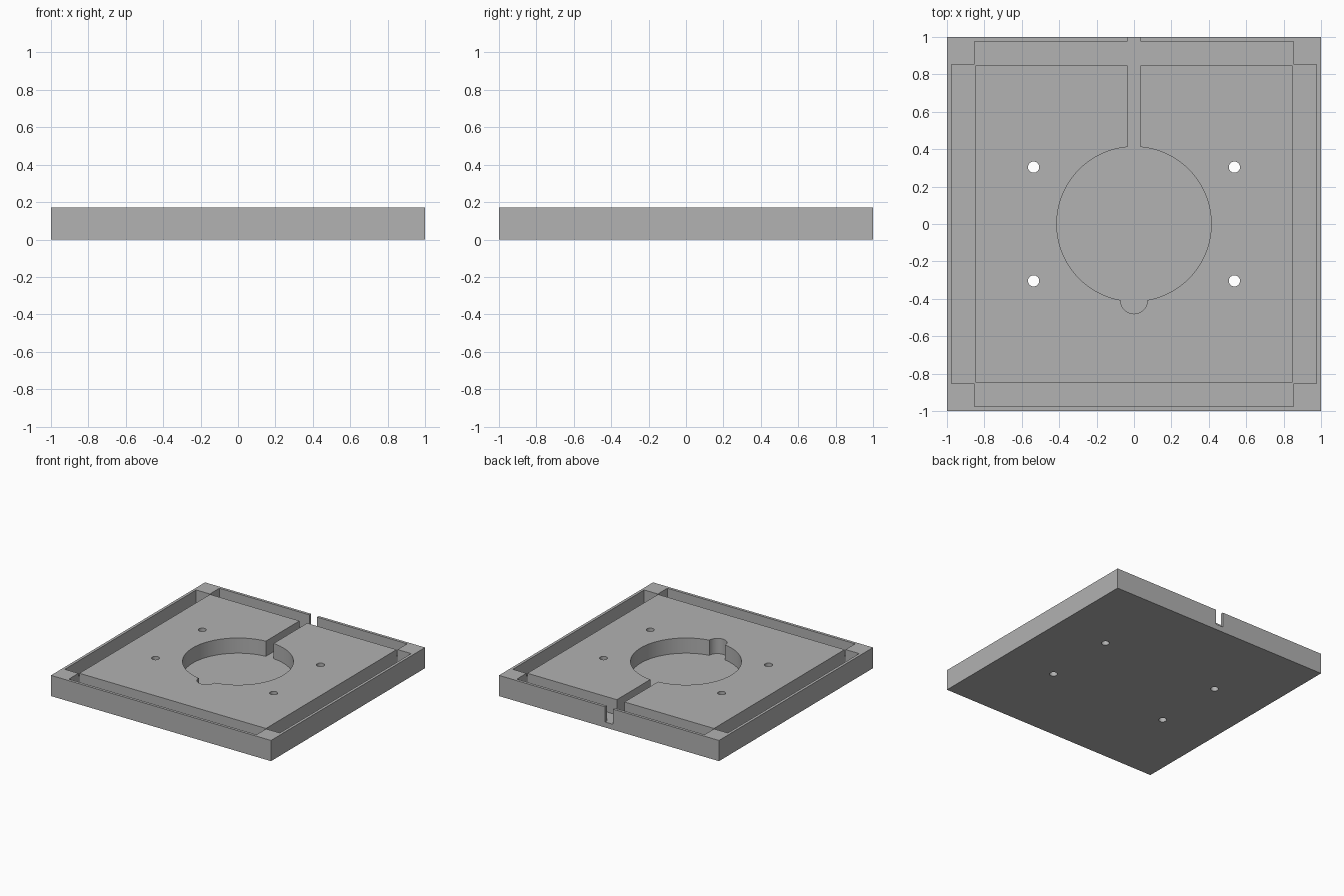
import bpy
from math import radians

cube = bpy.data.objects.get("Cube")
if cube:
    bpy.data.objects.remove(cube, do_unlink=True)

HEIGHT, FLOOR, ABOVE = 0.17, 0.045, 0.3
PLATE, CORNER, RIM = 0.848, 0.853, 0.977   # half sizes of plate, trench length, rim inside

grey = bpy.data.materials.new("plain grey")
grey.use_nodes = True
colour = (0.445, 0.445, 0.445, 1)
grey.diffuse_color = colour
grey.node_tree.nodes["Principled BSDF"].inputs["Base Color"].default_value = colour


def box(name, x0, x1, y0, y1, z0, z1):
    bpy.ops.mesh.primitive_cube_add(size=1, location=((x0 + x1) / 2, (y0 + y1) / 2, (z0 + z1) / 2))
    ob = bpy.context.object
    ob.name = name
    ob.scale = (x1 - x0, y1 - y0, z1 - z0)
    bpy.ops.object.transform_apply(location=True, rotation=False, scale=True)
    return ob


def cylinder(name, x, y, radius, z0, z1, sides):
    bpy.ops.mesh.primitive_cylinder_add(vertices=sides, radius=radius, depth=z1 - z0,
                                        location=(x, y, (z0 + z1) / 2))
    bpy.context.object.name = name
    return bpy.context.object


# Square tray body
tray = box("tray_base", -1, 1, -1, 1, 0, HEIGHT)
tray.data.materials.append(grey)

# Trenches along the four edges
cutters = []
for s in (-1, 1):
    a, b = sorted((s * PLATE, s * RIM))
    cutters.append(box("side_trench_cutter", a, b, -CORNER, CORNER, FLOOR, ABOVE))
    cutters.append(box("end_trench_cutter", -CORNER, CORNER, a, b, FLOOR, ABOVE))

# Round pocket with finger notch, and cable slot out through the back
cutters.append(cylinder("pocket_cutter", 0, 0, 0.413, FLOOR, ABOVE, 96))
cutters.append(cylinder("notch_cutter", 0, -0.408, 0.072, FLOOR, ABOVE, 48))
cutters.append(box("cable_slot_cutter", -0.035, 0.035, 0.2, 1.1, FLOOR, ABOVE))

# Four screw holes right through
for x in (-0.537, 0.537):
    for y in (-0.304, 0.304):
        cutters.append(cylinder("screw_hole_cutter", x, y, 0.03, -0.1, ABOVE, 32))

# Cut everything out of the body, then discard the cutters
bpy.ops.object.select_all(action='DESELECT')
bpy.context.view_layer.objects.active = tray
tray.select_set(True)
for cutter in cutters:
    cutter.hide_render = True
    mod = tray.modifiers.new("cut", 'BOOLEAN')
    mod.operation = 'DIFFERENCE'
    mod.solver = 'EXACT'
    mod.object = cutter
    bpy.ops.object.modifier_apply(modifier=mod.name)
    bpy.data.objects.remove(cutter, do_unlink=True)

bpy.ops.object.shade_smooth_by_angle(angle=radians(30))
